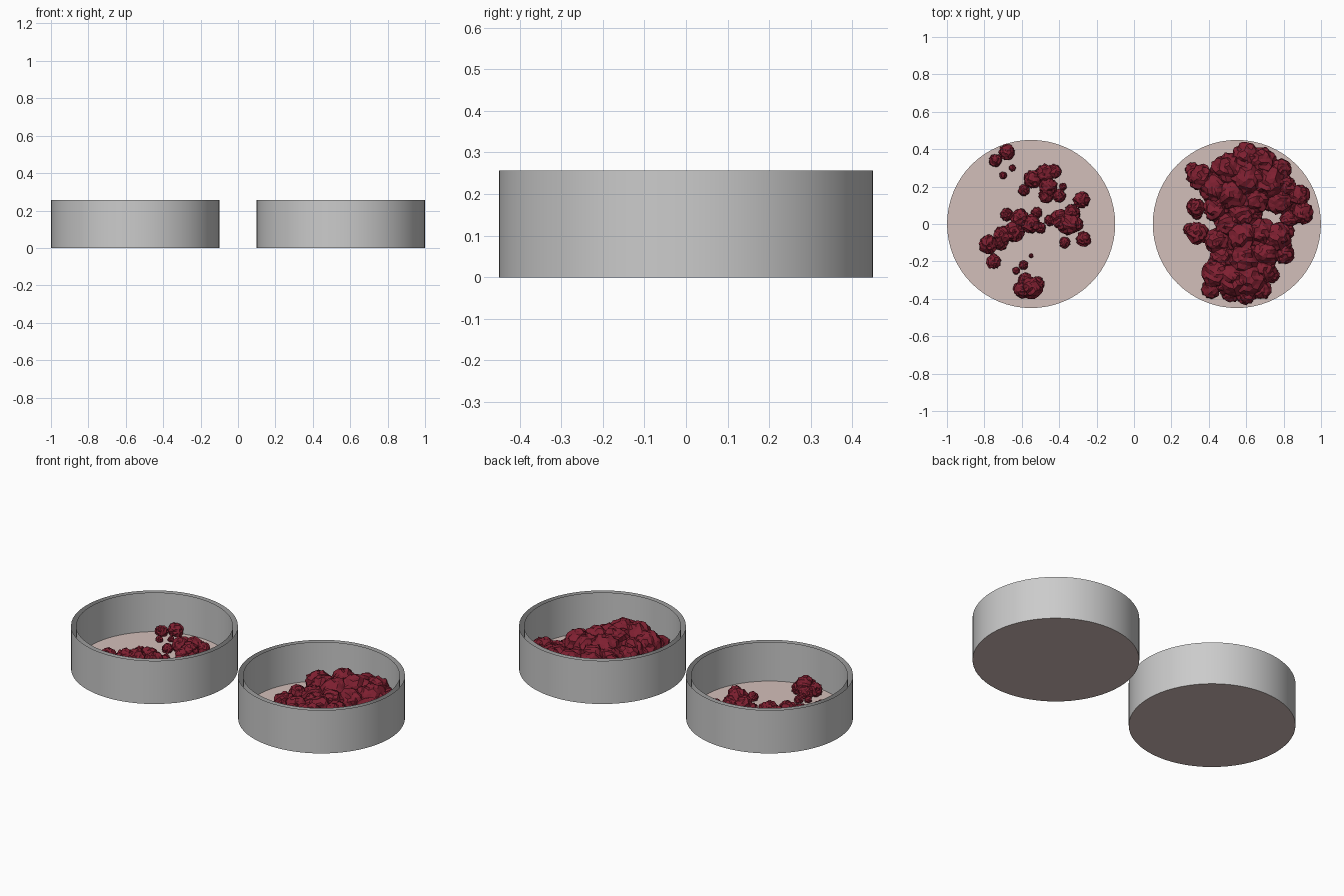
import bpy, bmesh, math, random
from mathutils import Matrix, Vector

if "Cube" in bpy.data.objects:
    bpy.data.objects.remove(bpy.data.objects["Cube"])

random.seed(4)
R, R_IN, H, FLOOR = 0.45, 0.423, 0.257, 0.024


def material(name, rgb):
    m = bpy.data.materials.new(name)
    m.diffuse_color = (*rgb, 1)
    m.use_nodes = True
    m.node_tree.nodes["Principled BSDF"].inputs["Base Color"].default_value = m.diffuse_color
    return m


def finish(bm, name, mat=None):
    me = bpy.data.meshes.new(name)
    bm.to_mesh(me)
    bm.free()
    ob = bpy.data.objects.new(name, me)
    bpy.context.collection.objects.link(ob)
    if mat:
        me.materials.append(mat)
    return ob


def smooth(ob):
    bpy.ops.object.select_all(action='DESELECT')
    ob.select_set(True)
    bpy.context.view_layer.objects.active = ob
    bpy.ops.object.shade_smooth_by_angle()


def cylinder(bm, x, r, h, caps, flip=False):
    geo = bmesh.ops.create_cone(bm, cap_ends=caps, segments=64, radius1=r, radius2=r,
                                depth=h, matrix=Matrix.Translation((x, 0, h / 2)))
    if flip:
        faces = list({f for v in geo['verts'] for f in v.link_faces})
        bmesh.ops.reverse_faces(bm, faces=faces)


def colony(name, blobs, mat):
    # each growth is a ruffled ball half sunk in the gel
    bm = bmesh.new()
    for x, y, r in blobs:
        c = Vector((x, y, FLOOR + 0.55 * r))
        vs = bmesh.ops.create_icosphere(bm, subdivisions=3, radius=r)['verts']
        for v in vs:
            v.co = c + v.co * random.uniform(0.84, 1.1)
            v.co.z = max(v.co.z, 0.006)
    return finish(bm, name, mat)


gel = material("gel", (0.65, 0.52, 0.49))
red = material("growth", (0.21, 0.014, 0.03))

# dishes: open-topped double wall with a disc of gel as the floor
for side, x in (("left", -0.55), ("right", 0.55)):
    bm = bmesh.new()
    cylinder(bm, x, R, H, False)
    cylinder(bm, x, R_IN, H, False, True)
    smooth(finish(bm, side + "_dish_wall"))
    bm = bmesh.new()
    cylinder(bm, x, R - 0.0005, FLOOR, True)
    smooth(finish(bm, side + "_gel_floor", gel))

# sparse colonies in the left dish
sparse = [
    (-.74, .34, .035), (-.68, .385, .042), (-.70, .26, .02), (-.65, .30, .018),
    (-.54, .24, .05), (-.48, .27, .05), (-.43, .28, .04), (-.46, .20, .05),
    (-.47, .15, .04), (-.59, .18, .03), (-.40, .15, .035), (-.38, .20, .02),
    (-.28, .13, .045), (-.61, .03, .05), (-.55, .0, .05), (-.68, .05, .035),
    (-.64, -.04, .055), (-.70, -.06, .05), (-.52, .06, .03), (-.50, -.02, .03),
    (-.71, -.10, .04), (-.78, -.11, .05), (-.75, -.20, .04), (-.45, .02, .03),
    (-.40, .03, .05), (-.35, .0, .06), (-.33, .06, .045), (-.37, -.10, .03),
    (-.27, -.08, .04), (-.31, .0, .04), (-.58, -.30, .04), (-.60, -.35, .045),
    (-.55, -.34, .06), (-.52, -.32, .04), (-.63, -.25, .02), (-.59, -.22, .025),
    (-.55, -.17, .012)]
colony("sparse_colony", sparse, red)

# crowded colonies in the right dish
dense = [
    (.35, .25, .07), (.33, .09, .05), (.34, -.05, .06), (.43, .19, .08),
    (.44, .08, .07), (.50, .29, .09), (.60, .36, .075), (.68, .33, .08),
    (.61, .24, .10), (.53, .16, .09), (.72, .22, .09), (.78, .29, .06),
    (.81, .20, .06), (.65, .13, .08), (.78, .12, .07), (.88, .15, .06),
    (.90, .06, .06), (.83, .03, .05), (.50, .0, .07), (.45, -.09, .07),
    (.58, .05, .08), (.58, -.07, .09), (.68, -.05, .08), (.76, -.07, .08),
    (.80, -.16, .055), (.70, -.16, .08), (.59, -.18, .09), (.48, -.18, .07),
    (.44, -.27, .08), (.41, -.35, .05), (.52, -.30, .09), (.62, -.30, .09),
    (.69, -.25, .07), (.60, -.37, .06), (.68, -.35, .055), (.52, -.37, .05)]
# smaller buds sprouting around the big growths
buds = []
for x, y, r in dense:
    a = random.uniform(0, math.tau)
    bx, by = x + 0.8 * r * math.cos(a), y + 0.8 * r * math.sin(a)
    if math.hypot(bx - .55, by) < 0.38:
        buds.append((bx, by, r * 0.55))
colony("crowded_colony", dense + buds, red)
